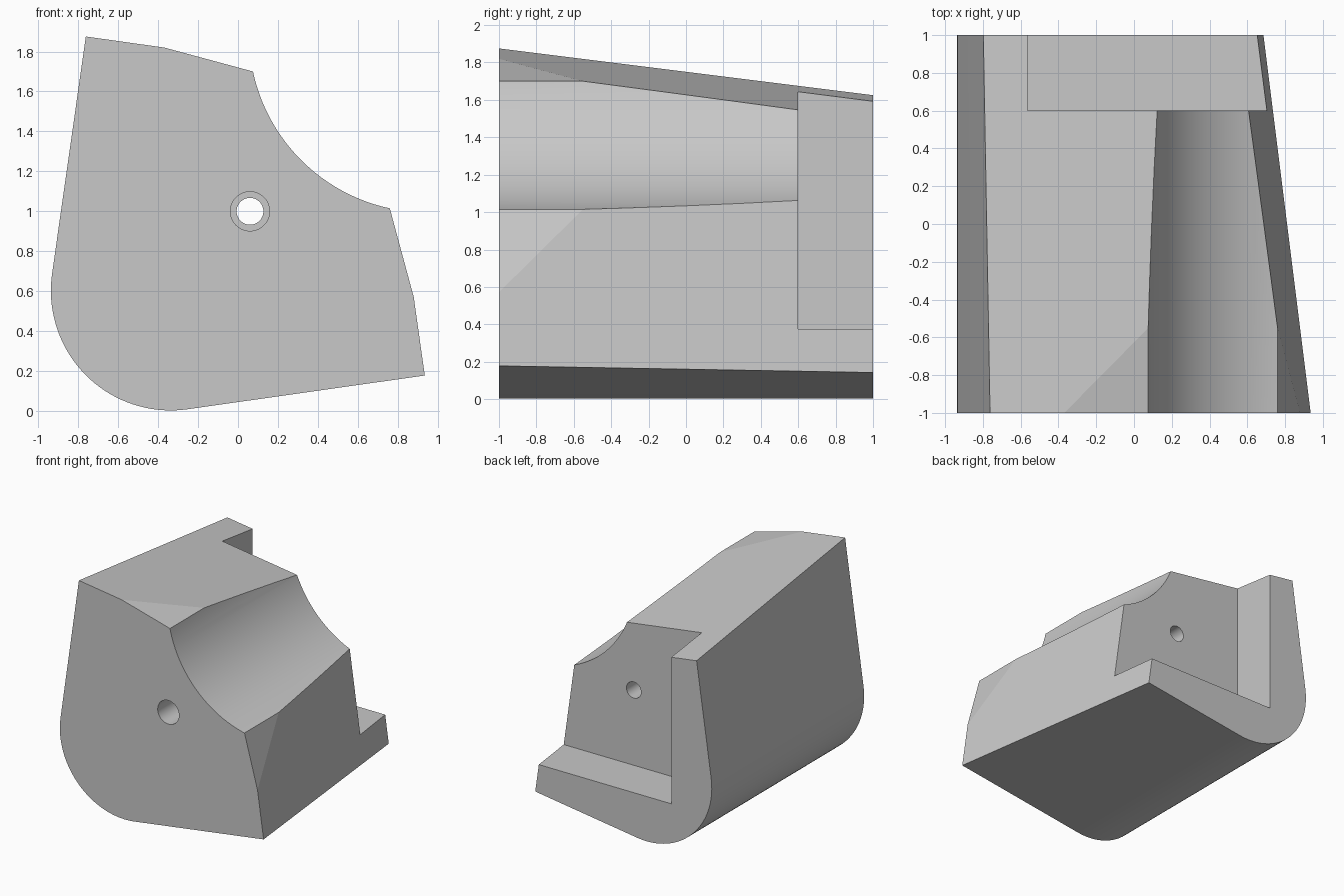
import bpy, bmesh, math
from mathutils import Vector

if "Cube" in bpy.data.objects:
    bpy.data.objects.remove(bpy.data.objects["Cube"], do_unlink=True)

SHIFT = 0.94            # the block is mirrored about the diagonal z = x + SHIFT
TILT = math.radians(8.1)


def mirror_point(p):
    return Vector((p[2] - SHIFT, p[1], p[0] + SHIFT))


def mirror_dir(d):
    return Vector((d[2], d[1], d[0]))


# Oversized profile: rounded lower corner with two tilted sides
centre, radius, steps = Vector((-0.337, -1, 0.603)), 0.6, 36
start, end = math.pi - TILT, 1.5 * math.pi + TILT
profile = []
for i in range(steps + 1):
    a = start + (end - start) * i / steps
    profile.append(centre + radius * Vector((math.cos(a), 0, math.sin(a))))
up = Vector((math.sin(TILT), 0, math.cos(TILT))) * 1.8
across = mirror_dir(up)
profile += [profile[-1] + across, profile[0] + up + across, profile[0] + up]

bm = bmesh.new()
face = bm.faces.new([bm.verts.new(p) for p in profile])
ext = bmesh.ops.extrude_face_region(bm, geom=[face])
moved = [v for v in ext["geom"] if isinstance(v, bmesh.types.BMVert)]
bmesh.ops.translate(bm, verts=moved, vec=(0, 2, 0))

# Sloping tops and front corner facets, each with its mirrored twin
slopes = [(Vector((-0.76, -1, 1.875)), Vector((0.141, 0.1275, 1))),
          (Vector((0.075, -1, 1.70)), Vector((0.27, 0, 1)))]
slopes += [(mirror_point(p), mirror_dir(n)) for p, n in slopes]
for point, normal in slopes:
    cut = bmesh.ops.bisect_plane(
        bm, geom=bm.verts[:] + bm.edges[:] + bm.faces[:],
        plane_co=point, plane_no=normal.normalized(), clear_outer=True)
    rim = [e for e in cut["geom_cut"] if isinstance(e, bmesh.types.BMEdge)]
    bmesh.ops.edgenet_fill(bm, edges=rim)
bmesh.ops.recalc_face_normals(bm, faces=bm.faces[:])

mesh = bpy.data.meshes.new("block")
bm.to_mesh(mesh)
bm.free()
block = bpy.data.objects.new("block", mesh)
bpy.context.collection.objects.link(block)


def subtract(cutter):
    cutter.hide_render = True
    mod = block.modifiers.new("cut", "BOOLEAN")
    mod.operation, mod.solver, mod.object = "DIFFERENCE", "EXACT", cutter
    bpy.ops.object.select_all(action="DESELECT")
    bpy.context.view_layer.objects.active = block
    block.select_set(True)
    bpy.ops.object.modifier_apply(modifier=mod.name)
    bpy.data.objects.remove(cutter, do_unlink=True)


def cut_cylinder(x, z, r, y0, y1, sides):
    bpy.ops.mesh.primitive_cylinder_add(
        vertices=sides, radius=r, depth=y1 - y0,
        location=(x, (y0 + y1) / 2, z), rotation=(math.pi / 2, 0, 0))
    subtract(bpy.context.object)


# Long concave scoop
cut_cylinder(0.947, 0.947 + SHIFT, 0.892, -1.5, 1.5, 128)

# Rear corner pocket
low, high = Vector((-0.565, 0.6, 0.375)), Vector((2, 2, 3))
bpy.ops.mesh.primitive_cube_add(size=1, location=(low + high) / 2)
pocket = bpy.context.object
pocket.scale = high - low
subtract(pocket)

# Screw hole with a wider counterbore from the front
cut_cylinder(0.06, 1.0, 0.067, -1.5, 1.5, 96)
cut_cylinder(0.06, 1.0, 0.098, -1.5, 0.2, 96)

# Plain grey finish
grey = bpy.data.materials.new("grey")
grey.use_nodes = True
colour = (0.58, 0.58, 0.58, 1)
grey.diffuse_color = colour
grey.node_tree.nodes["Principled BSDF"].inputs["Base Color"].default_value = colour
block.data.materials.clear()
block.data.materials.append(grey)
for poly in block.data.polygons:
    poly.material_index = 0

bpy.context.view_layer.objects.active = block
block.select_set(True)
bpy.ops.object.shade_smooth_by_angle(angle=math.radians(5))
